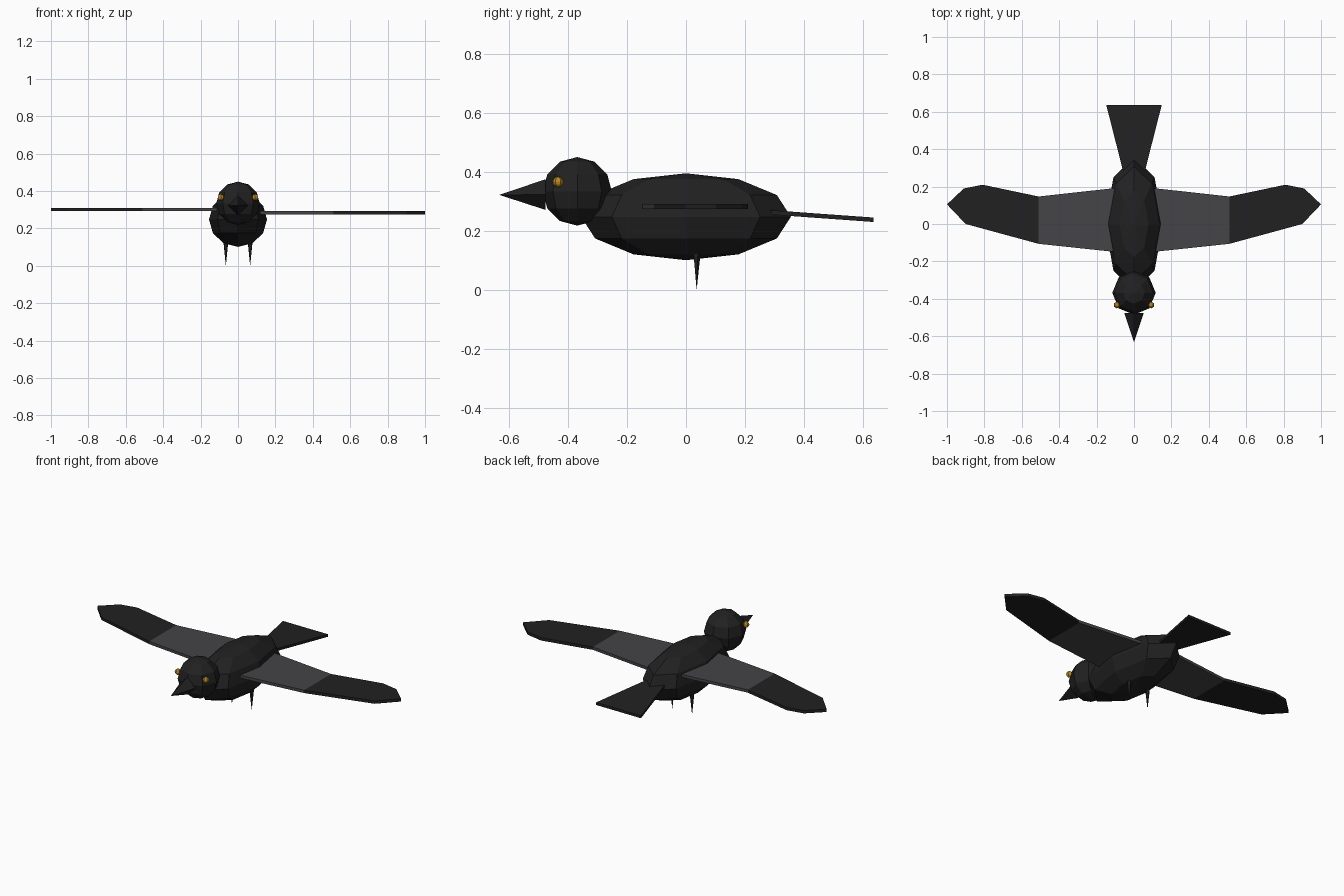
import bpy, bmesh, math
from mathutils import Matrix, Vector

cube = bpy.data.objects.get("Cube")
if cube:
    bpy.data.objects.remove(cube, do_unlink=True)


def material(name, rgb):
    m = bpy.data.materials.new(name)
    m.use_nodes = True
    m.diffuse_color = (*rgb, 1)
    m.node_tree.nodes["Principled BSDF"].inputs["Base Color"].default_value = (*rgb, 1)
    return m


black = material("black feathers", (0.0152, 0.0152, 0.0152))
grey = material("grey feathers", (0.058, 0.058, 0.064))
gold = material("gold eye", (0.48, 0.25, 0.015))


def finish(name, bm, mat):
    bmesh.ops.recalc_face_normals(bm, faces=bm.faces)
    me = bpy.data.meshes.new(name)
    bm.to_mesh(me)
    bm.free()
    me.materials.append(mat)
    ob = bpy.data.objects.new(name, me)
    bpy.context.collection.objects.link(ob)
    return ob


def ball(name, centre, radii, segments, rings, mat):
    bm = bmesh.new()
    bmesh.ops.create_uvsphere(bm, u_segments=segments, v_segments=rings, radius=1)
    bm.transform(Matrix.Translation(centre) @ Matrix.Diagonal((*radii, 1)))
    return finish(name, bm, mat)


def spike(name, base, tip, radius, sides, mat):
    base, tip = Vector(base), Vector(tip)
    axis = tip - base
    bm = bmesh.new()
    bmesh.ops.create_cone(bm, cap_ends=True, segments=sides, radius1=radius,
                          radius2=0, depth=axis.length)
    turn = axis.to_track_quat('Z', 'Y').to_matrix().to_4x4()
    bm.transform(Matrix.Translation((base + tip) / 2) @ turn)
    return finish(name, bm, mat)


def slab(name, outline, z, thickness, mat, tilt=0.0):
    # Flat plate from a plan outline; tilt is the rise in z per unit of y
    bm = bmesh.new()
    face = bm.faces.new([bm.verts.new((x, y, z + tilt * y)) for x, y in outline])
    new = bmesh.ops.extrude_face_region(bm, geom=[face])["geom"]
    bmesh.ops.translate(bm, vec=(0, 0, thickness),
                        verts=[v for v in new if isinstance(v, bmesh.types.BMVert)])
    return finish(name, bm, mat)


# Body and head
ball("body", (0, 0, 0.248), (0.155, 0.355, 0.147), 8, 6, black)
ball("head", (0, -0.368, 0.334), (0.116, 0.117, 0.116), 8, 6, black)

# Beak
spike("beak", (0, -0.475, 0.323), (0, -0.632, 0.322), 0.052, 4, black)

# Tail
slab("tail", [(-0.05, 0.25), (0.05, 0.25), (0.148, 0.635), (-0.148, 0.635)],
     0.276, 0.015, black, tilt=-0.072)

# Wings, eyes and legs on both sides
inner = [(0.03, 0.2), (0.51, 0.147), (0.51, -0.106), (0.03, -0.157)]
outer = [(0.51, 0.147), (0.81, 0.21), (0.91, 0.19), (1.0, 0.105),
         (0.9, 0.0), (0.51, -0.106)]
for side, s, z in (("left", 1, 0.275), ("right", -1, 0.293)):
    slab(side + "_inner_wing", [(s * x, y) for x, y in inner], z, 0.017, grey)
    slab(side + "_wing_tip", [(s * x, y) for x, y in outer], z, 0.017, black)
    ball(side + "_eye", (s * 0.092, -0.433, 0.366), (0.018,) * 3, 6, 6, gold)
    spike(side + "_leg", (s * 0.065, 0.036, 0.15), (s * 0.065, 0.036, 0), 0.016, 5, black)
